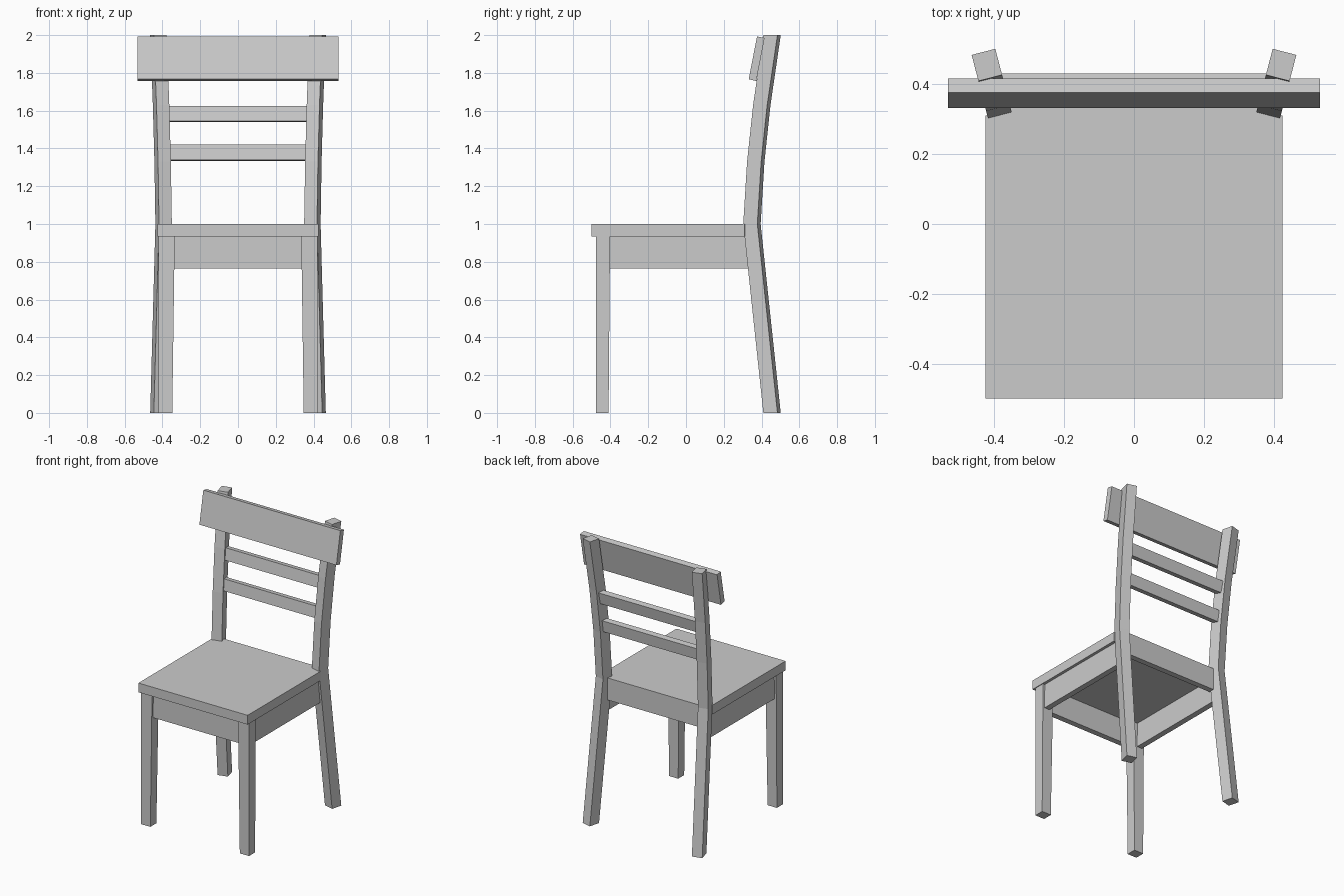
import bpy
from math import sin, cos, radians

if "Cube" in bpy.data.objects:
    bpy.data.objects.remove(bpy.data.objects["Cube"])


def make(name, verts, faces):
    mesh = bpy.data.meshes.new(name)
    mesh.from_pydata(verts, [], faces)
    obj = bpy.data.objects.new(name, mesh)
    bpy.context.collection.objects.link(obj)
    return obj


def loft(name, rings):
    """Skin matching polygon rings and cap both ends."""
    n = len(rings[0])
    verts = [p for r in rings for p in r]
    faces = [tuple(reversed(range(n))), tuple(range(len(verts) - n, len(verts)))]
    for k in range(len(rings) - 1):
        for i in range(n):
            j = (i + 1) % n
            faces.append((k*n + i, k*n + j, (k+1)*n + j, (k+1)*n + i))
    return make(name, verts, faces)


def box(name, x0, x1, y0, y1, z0, z1):
    return loft(name, [[(x0, y0, z), (x1, y0, z), (x1, y1, z), (x0, y1, z)]
                       for z in (z0, z1)])


def board(name, half, profile):
    """Extrude a (y, z) profile, counter-clockwise seen from +x, across the width."""
    return loft(name, [[(x, y, z) for y, z in profile] for x in (-half, half)])


def mirrored(obj):
    obj.modifiers.new("mirror", 'MIRROR')
    return obj


# Seat, notched at the rear corners for the posts
outline = [(-.425, -.5), (.425, -.5), (.425, .31), (.36, .325),
           (.36, .36), (-.36, .36), (-.36, .325), (-.425, .31)]
loft("seat", [[(x, y, z) for x, y in outline] for z in (.935, 1.0)])

# Front legs, tapering on the inner sides
mirrored(loft("front_leg", [[(i, -.477, z), (.42, -.477, z), (.42, b, z), (i, b, z)]
                            for z, i, b in ((0, .348, -.41), (.935, .335, -.402))]))

# Rear posts: bent bars, turned so they splay backwards and outwards
a = radians(14.5)
ux, uy = sin(a), cos(a)
w, d = .07, .077
rings = []
for z, s in ((0, .11), (1, 0), (1.33, .021), (1.63, .054), (2, .11)):
    x, y = .418 + ux*s, .303 + uy*s
    rings.append([(x, y, z), (x + ux*d, y + uy*d, z),
                  (x + ux*d - uy*w, y + uy*d + ux*w, z), (x - uy*w, y + ux*w, z)])
mirrored(loft("rear_post", rings))

# Aprons under the seat
mirrored(box("side_apron", .365, .405, -.41, .345, .765, .935))
box("front_apron", -.345, .345, -.462, -.422, .765, .935)
box("rear_apron", -.37, .37, .32, .36, .845, .935)

# Backrest: wide top rail and two thin slats, leaning with the posts
board("top_rail", .533, [(.332, 1.767), (.372, 1.757), (.416, 1.985), (.376, 1.993)])
board("upper_slat", .385, [(.376, 1.545), (.416, 1.539), (.431, 1.62), (.39, 1.626)])
board("lower_slat", .375, [(.352, 1.34), (.392, 1.334), (.402, 1.415), (.362, 1.42)])
